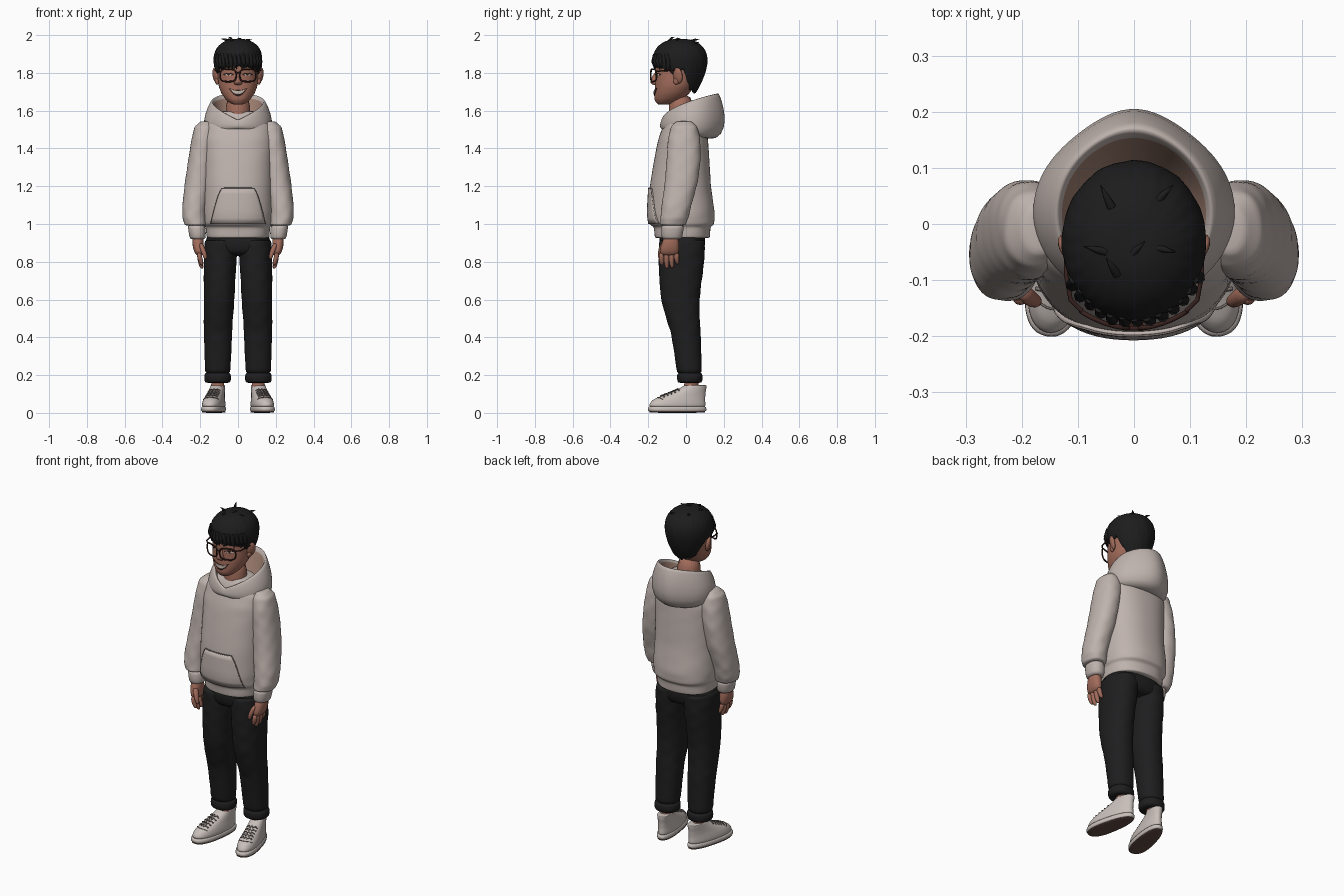
import bpy, bmesh, math, random
from mathutils import Vector, Matrix
from mathutils.bvhtree import BVHTree

if "Cube" in bpy.data.objects:
    bpy.data.objects.remove(bpy.data.objects["Cube"])
random.seed(4)
sin, cos, pi = math.sin, math.cos, math.pi

def mat(name, r, g, b):
    m = bpy.data.materials.new(name)
    m.diffuse_color = (r, g, b, 1)
    m.use_nodes = True
    m.node_tree.nodes["Principled BSDF"].inputs["Base Color"].default_value = m.diffuse_color
    return m
CLOTH = mat("hoodie_cloth", .52, .45, .42)
LINING = mat("hood_lining", .36, .22, .17)
SKIN = mat("skin", .36, .15, .105)
HAIR = mat("black_hair", .012, .012, .012)
PANTS = mat("black_denim", .013, .013, .014)
SHOE = mat("shoe_white", .58, .52, .49)
SOLE = mat("sole_brown", .12, .07, .055)
FRAME = mat("dark_brown", .04, .016, .013)
TEETH = mat("tooth_white", .6, .5, .45)
STITCH = mat("stitch_grey", .2, .17, .16)

def bake(ob):
    dg = bpy.context.evaluated_depsgraph_get()
    me = bpy.data.meshes.new_from_object(ob.evaluated_get(dg))
    for p in me.polygons:
        p.use_smooth = True
    return me

def finish(bm, name, mats, mirror=False, sub=0, thick=0):
    bmesh.ops.recalc_face_normals(bm, faces=bm.faces)
    me = bpy.data.meshes.new(name)
    bm.to_mesh(me)
    bm.free()
    for m in mats:
        me.materials.append(m)
    ob = bpy.data.objects.new(name, me)
    bpy.context.collection.objects.link(ob)
    if thick:
        s = ob.modifiers.new("thick", 'SOLIDIFY')
        s.thickness, s.offset = thick, 0
    if sub:
        ob.modifiers.new("smooth", 'SUBSURF').levels = sub
    if mirror:
        ob.modifiers.new("mirror", 'MIRROR')
    me = bake(ob)
    ob.modifiers.clear()
    ob.data = me
    return ob

def skin_rings(bm, rows, idx=lambda j: 0):
    n = len(rows[0])
    for j in range(len(rows) - 1):
        for i in range(n):
            k = (i + 1) % n
            f = bm.faces.new((rows[j][i], rows[j][k], rows[j + 1][k], rows[j + 1][i]))
            f.material_index = idx(j)

def loft(name, rings, m, mirror=False, p=2.0, n=28, sub=1, steps=1, wob=0, fn=None):
    """Stack of superellipse rings (x, y, z, rx, ry), with optional cloth folds."""
    fine = []
    for a, b in zip(rings, rings[1:]):
        fine += [[u + (v - u) * s / steps for u, v in zip(a, b)] for s in range(steps)]
    fine.append(rings[-1])
    bm, rows = bmesh.new(), []
    for x, y, z, rx, ry in fine:
        row = []
        for i in range(n):
            a = 2 * pi * i / n
            k = 1 + wob * (sin(3 * a + z * 31) * sin(z * 43 + a) + .6 * sin(5 * a - z * 60))
            c, s = cos(a), sin(a)
            v = Vector((x + k * rx * math.copysign(abs(c) ** (2 / p), c),
                        y + k * ry * math.copysign(abs(s) ** (2 / p), s), z))
            row.append(bm.verts.new(fn(v) if fn else v))
        rows.append(row)
    skin_rings(bm, rows)
    bm.faces.new(rows[0])
    bm.faces.new(rows[-1])
    return finish(bm, name, [m], mirror, sub)

def tube(name, pts, r, m, closed=False, mirror=False, radii=None):
    cu = bpy.data.curves.new(name, 'CURVE')
    cu.dimensions, cu.bevel_depth, cu.bevel_resolution, cu.use_fill_caps = '3D', r, 2, True
    sp = cu.splines.new('POLY')
    sp.points.add(len(pts) - 1)
    for i, q in enumerate(pts):
        sp.points[i].co = (*q, 1)
        sp.points[i].radius = radii[i] if radii else 1
    sp.use_cyclic_u = closed
    ob = bpy.data.objects.new(name, cu)
    bpy.context.collection.objects.link(ob)
    me = bake(ob)
    bpy.data.objects.remove(ob)
    bm = bmesh.new()
    bm.from_mesh(me)
    return finish(bm, name, [m], mirror)

def tree(ob):
    return BVHTree.FromPolygons([v.co for v in ob.data.vertices], [p.vertices[:] for p in ob.data.polygons])

def front(bvh, x, z, off):
    hit = bvh.ray_cast(Vector((x, -1, z)), Vector((0, 1, 0)))[0]
    return Vector((x, (hit.y if hit else -.12) - off, z))

def patch(name, bvh, fn, m, off, thick=.004, mirror=False, nu=16, nv=6):
    """Thin plate laid on the front of a surface; fn(u, v) gives x, z."""
    bm = bmesh.new()
    g = [[bm.verts.new(front(bvh, *fn(i / nu, j / nv), off)) for i in range(nu + 1)] for j in range(nv + 1)]
    for j in range(nv):
        for i in range(nu):
            bm.faces.new((g[j][i], g[j][i + 1], g[j + 1][i + 1], g[j + 1][i]))
    return finish(bm, name, [m], mirror, 0, thick)

# hoodie body, with hem band
torso = loft("hoodie_body", [(0, -.02, .925, .155, .135), (0, -.02, .93, .167, .147), (0, -.02, .982, .17, .15),
    (0, -.022, 1.0, .184, .173), (0, -.024, 1.06, .188, .177), (0, -.03, 1.2, .186, .162),
    (0, -.022, 1.35, .186, .145), (0, -.015, 1.45, .19, .132), (0, -.01, 1.52, .178, .112),
    (0, -.01, 1.57, .13, .09), (0, -.01, 1.6, .09, .07)], CLOTH, p=2.3, n=40, steps=3, wob=.007)
body = tree(torso)

# sleeves and cuffs
loft("sleeve", [(.165, -.01, 1.545, .03, .04), (.175, -.01, 1.515, .055, .07), (.18, -.01, 1.45, .066, .086),
    (.196, -.012, 1.35, .067, .09), (.212, -.025, 1.22, .07, .087), (.23, -.05, 1.1, .064, .08),
    (.232, -.062, 1.03, .061, .075), (.224, -.07, .99, .056, .068)], CLOTH, True, 2.2, steps=4, wob=.022)
loft("sleeve_cuff", [(.222, -.07, 1.0, .045, .058), (.218, -.071, .98, .047, .06), (.213, -.075, .925, .044, .055),
    (.213, -.075, .918, .036, .047)], CLOTH, True, 2.2)

# front pocket with stitched edge
def pocket(u, v):
    return (2 * u - 1) * (.085 + .06 * (1 - v) ** .7), 1.0 + .19 * v
patch("front_pocket", body, pocket, CLOTH, .004, .009)
edge = [(0, v / 10) for v in range(11)] + [(u / 10, 1) for u in range(1, 11)] + [(1, 1 - v / 10) for v in range(1, 11)]
tube("pocket_stitching", [front(body, *pocket(u, v), .008) for u, v in edge], .002, STITCH)

# hood: rings of (half width, front y, back y, front z, back z, point at back)
bm, rows = bmesh.new(), []
for rx, yf, yb, zf, zb, tip in [(.085, -.09, .08, 1.52, 1.5, 0), (.115, -.10, .13, 1.53, 1.6, 0),
        (.13, -.115, .152, 1.545, 1.68, .004), (.137, -.125, .162, 1.552, 1.694, .007), (.146, -.132, .168, 1.545, 1.688, .01),
        (.178, -.137, .182, 1.53, 1.60, .024), (.184, -.14, .185, 1.512, 1.51, .024),
        (.165, -.125, .155, 1.50, 1.44, .01), (.10, -.08, .08, 1.49, 1.46, 0)]:
    row = []
    for i in range(48):
        a = 2 * pi * i / 48
        y = (yf + yb) / 2 - (yb - yf) / 2 * cos(a) + tip * max(0, -cos(a)) ** 8
        row.append(bm.verts.new((rx * sin(a), y, zf + (zb - zf) * abs(sin(a / 2)))))
    rows.append(row)
skin_rings(bm, rows, lambda j: 1 if j < 2 else 0)
finish(bm, "hood", [CLOTH, LINING], sub=1)

# hands
loft("palm", [(.212, -.078, .95, .028, .036), (.212, -.082, .9, .031, .046), (.209, -.087, .865, .029, .052),
    (.203, -.09, .83, .019, .049)], SKIN, True, 2.3, n=20)
for i, tipz in enumerate((.78, .762, .765, .785)):
    y = -.131 + .027 * i
    loft("finger", [(.205, y, .85, .013, .014), (.203, y, .82, .014, .0145), (.196, y + .002, tipz + .02, .0125, .013),
        (.19, y + .004, tipz, .008, .008)], SKIN, True, n=12)
loft("thumb", [(.2, -.118, .9, .014, .016), (.187, -.131, .87, .015, .016), (.176, -.138, .835, .013, .013),
    (.171, -.138, .812, .007, .007)], SKIN, True, n=12)

# trousers
loft("trouser_hips", [(0, -.02, .83, .12, .1), (0, -.021, .86, .176, .119), (0, -.02, .9, .176, .122), (0, -.02, .96, .165, .125)],
    PANTS, p=2.4)
loft("trouser_leg", [(.09, -.02, .92, .084, .12), (.092, -.022, .86, .089, .122), (.095, -.025, .78, .087, .119),
    (.098, -.029, .7, .084, .112), (.1, -.03, .6, .081, .103), (.104, -.016, .5, .077, .09), (.106, -.002, .43, .075, .08),
    (.106, .008, .33, .072, .072), (.108, .019, .2, .067, .065)], PANTS, True, 2.2, steps=4, wob=.016)
loft("trouser_cuff", [(.108, .02, .215, .064, .062), (.108, .02, .205, .071, .068), (.108, .02, .165, .072, .068),
    (.108, .02, .157, .06, .058)], PANTS, True, 2.2)
loft("ankle", [(.108, .03, .08, .036, .042), (.108, .028, .19, .04, .045)], SKIN, True)

# shoes, toes turned out
turn = Matrix.Translation((.11, .03, 0)) @ Matrix.Rotation(.2, 4, 'Z')
def foot(v):
    return turn @ Vector((v.x * (1 - .9 * (v.y + .08)), v.y, v.z))
loft("sole_bottom", [(0, -.078, 0, .052, .152), (0, -.078, .004, .053, .154), (0, -.078, .01, .053, .154)], SOLE, True, 2.4, fn=foot)
loft("sole_rim", [(0, -.078, .006, .053, .154), (0, -.078, .01, .056, .158), (0, -.078, .032, .056, .158),
    (0, -.078, .037, .05, .15)], SHOE, True, 2.4, fn=foot)
upper = loft("shoe_upper", [(0, -.078, .028, .053, .153), (0, -.076, .05, .054, .151), (0, -.068, .07, .051, .141),
    (0, -.048, .088, .047, .122), (0, -.02, .108, .044, .095), (0, .005, .128, .042, .074), (0, .02, .145, .041, .06),
    (0, .02, .147, .036, .054)], SHOE, True, 2.2, steps=2, fn=foot)
top = tree(upper)
def lace(x, y):
    q = foot(Vector((x, y, 1)))
    hit = top.ray_cast(q, Vector((0, 0, -1)))[0]
    return hit + Vector((0, 0, .002))
for i in range(5):
    y = -.075 - .02 * i
    tube("shoelace", [lace(x * .008, y - .012 * (x % 2 if abs(x) < 2 else 0)) for x in range(-4, 5)], .0035, STITCH, mirror=True)
tube("toe_seam", [lace(x * .0095, -.185 + .02 * (x / 4) ** 2) for x in range(-4, 5)], .002, STITCH, mirror=True)

# neck, head, ears and nose
loft("neck", [(0, -.02, 1.47, .075, .07), (0, -.025, 1.56, .066, .066), (0, -.03, 1.7, .064, .066)], SKIN)
head = loft("head", [(0, -.12, 1.632, .025, .028), (0, -.108, 1.642, .045, .05), (0, -.092, 1.66, .066, .076),
    (0, -.075, 1.69, .088, .093), (0, -.06, 1.73, .104, .105), (0, -.05, 1.78, .107, .114), (0, -.04, 1.83, .108, .124),
    (0, -.035, 1.88, .108, .125), (0, -.03, 1.93, .09, .105), (0, -.03, 1.96, .04, .05)], SKIN, p=2.15, steps=2)
face = tree(head)
for nm, loc, sc, tilt in (("ear", (.117, -.043, 1.785), (.013, .027, .043), -.5),
                          ("ear_lobe", (.112, -.052, 1.755), (.01, .015, .018), -.3)):
    bm = bmesh.new()
    bmesh.ops.create_uvsphere(bm, u_segments=20, v_segments=12, radius=1, matrix=Matrix.Translation(loc)
        @ Matrix.Rotation(tilt, 4, 'Z') @ Matrix.Rotation(.2, 4, 'Y') @ Matrix.Diagonal((*sc, 1)))
    finish(bm, nm, [SKIN], True)
loft("nose", [(0, -.156, 1.805, .009, .01), (0, -.163, 1.78, .012, .016), (0, -.168, 1.757, .021, .025),
    (0, -.165, 1.743, .025, .022), (0, -.16, 1.735, .014, .01)], SKIN, n=16)

# grin and smiling eyes
def crescent(cx, w, z, curve, h):
    def fn(u, v):
        s = (2 * u - 1) ** 2
        return cx + (2 * u - 1) * w, z + curve * s - h * (1 - s) * (1 - v)
    return fn
patch("mouth", face, crescent(0, .05, 1.708, .012, .03), FRAME, .001)
patch("teeth", face, crescent(0, .043, 1.705, .01, .019), TEETH, .003)
patch("eye_white", face, crescent(.05, .024, 1.796, -.006, .011), TEETH, .001, mirror=True)
patch("eye_iris", face, crescent(.05, .008, 1.796, -.001, .01), FRAME, .003, mirror=True)
tube("eyelid", [front(face, .05 + .0065 * i, 1.798 - .0005 * i * i, .002) for i in range(-4, 5)], .0025, FRAME, mirror=True)
tube("eyebrow", [front(face, .05 + .008 * i, 1.834 - .0006 * i * i, .002) for i in range(-4, 5)], .004, HAIR, mirror=True)

# glasses
def bow(x, z):
    return (x, -.186 + 3.4 * x * x, z)
rim = []
for i in range(32):
    c, s = cos(i * pi / 16), sin(i * pi / 16)
    rim.append(bow(.052 + .042 * math.copysign(abs(c) ** .6, c), 1.787 + .033 * math.copysign(abs(s) ** .6, s)))
tube("glasses_rim", rim, .0042, FRAME, True, True)
tube("glasses_bridge", [bow(.012 * k, 1.797 + .003 * (1 - k * k)) for k in (-1, -.5, 0, .5, 1)], .004, FRAME)
tube("glasses_arm", [(.093, -.155, 1.808), (.113, -.135, 1.81), (.121, -.09, 1.813), (.12, -.04, 1.815)], .004, FRAME, mirror=True)

# hair cap: lower edge follows fringe, ears and nape
KEYS = [(0, 1.832), (40, 1.83), (62, 1.81), (74, 1.785), (82, 1.815), (98, 1.815), (108, 1.77), (122, 1.715), (180, 1.693)]
def hairline(a):
    d = abs(math.degrees(a))
    for (d0, z0), (d1, z1) in zip(KEYS, KEYS[1:]):
        if d <= d1:
            return z0 + (z1 - z0) * (d - d0) / (d1 - d0)
    return KEYS[-1][1]
def scalp(a, z, k=1):
    f = (max(0, 1 - (max(0, z - 1.87) / .112) ** 2.2)) ** (1 / 2.2)
    f *= 1 - .4 * (max(0, 1.87 - z) / .17) ** 1.8
    f *= k * (1 + .009 * sin(27 * a + 5 * sin(z * 35)) + .006 * sin(11 * a + z * 40))
    return Vector((.129 * f * sin(a), -.03 - .144 * f * cos(a), z))
bm, rows, N = bmesh.new(), [], 96
for j in range(-1, 15):
    row = []
    for i in range(N):
        a = -pi + 2 * pi * i / N
        zb = hairline(a) + .006 * sin(19 * a) + .004 * sin(31 * a + 1)
        row.append(bm.verts.new(scalp(a, zb + (1.981 - zb) * sin(max(j, 0) / 15 * pi / 2), .86 if j < 0 else 1)))
    rows.append(row)
skin_rings(bm, rows)
bm.faces.new(rows[-1])
finish(bm, "hair_cap", [HAIR], sub=1)

# loose fringe locks and stray tufts on the crown
for i in range(13):
    a = -1.05 + i * .175
    tip = 1.822 + random.uniform(-.012, .01)
    tube("fringe_lock", [scalp(a, 1.9, .98), scalp(a + .05, 1.86, 1.0), scalp(a + .12, tip, .99)], .012, HAIR, radii=(.6, 1, .08))
for x, y, dx, dy, dz in ((-.03, -.09, -.02, .03, .022), (-.01, -.06, .03, .03, .016), (-.05, -.05, -.04, .01, .012),
                         (.03, -.04, .045, -.01, .008), (-.04, .03, -.02, .04, .01), (.04, .04, .03, .03, .006)):
    z = 1.968 if abs(y + .03) < .07 else 1.955
    tube("stray_tuft", [(x, y, z), (x + dx * .5, y + dy * .5, z + dz * .8), (x + dx, y + dy, z + dz)], .008, HAIR, radii=(1, .7, .05))
